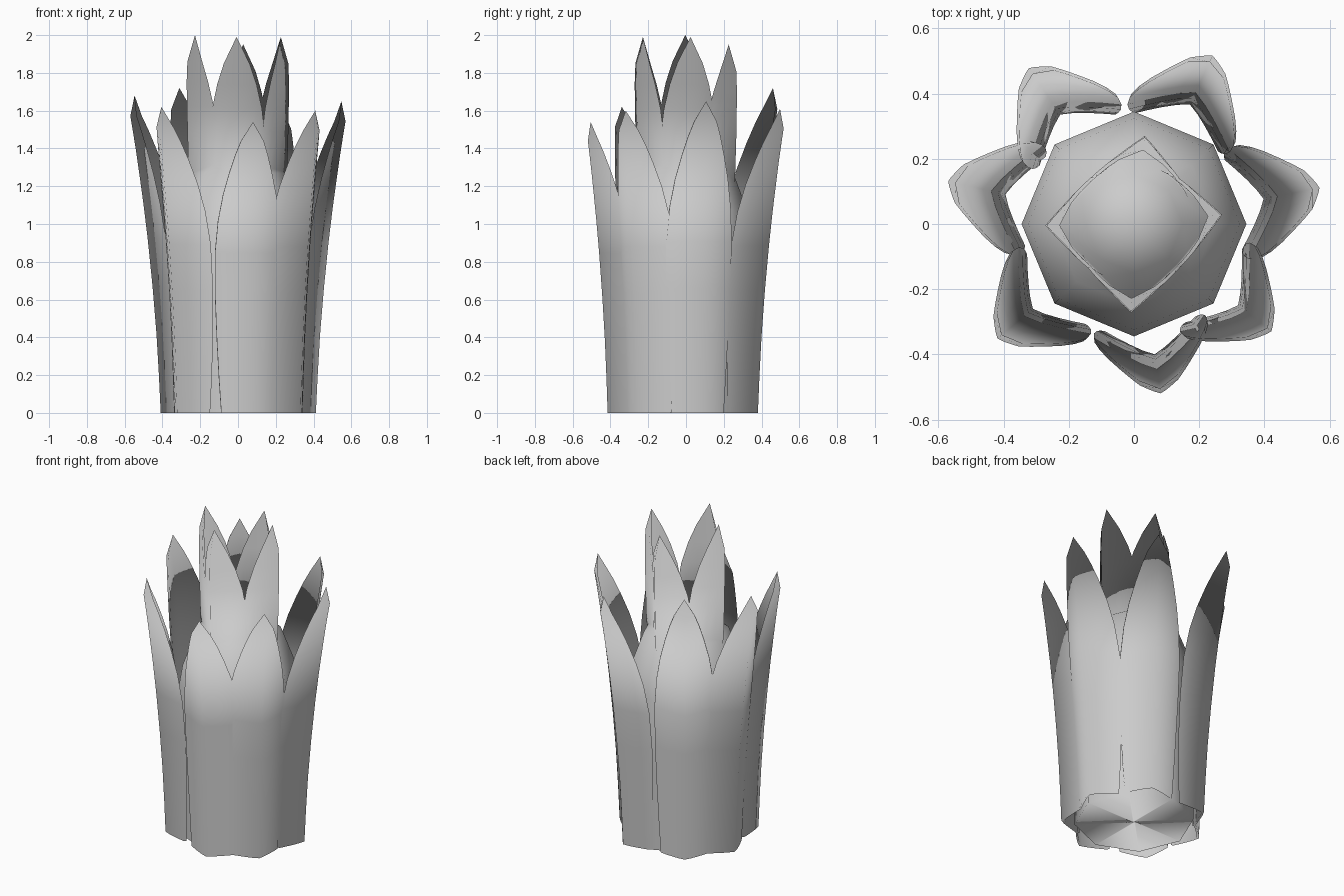
import bpy, bmesh, math
from mathutils import Vector

cube = bpy.data.objects.get("Cube")
if cube:
    bpy.data.objects.remove(cube, do_unlink=True)

mat = bpy.data.materials.new("soft_grey")
grey = (0.6, 0.6, 0.6, 1)
mat.use_nodes = True
mat.diffuse_color = grey
mat.node_tree.nodes["Principled BSDF"].inputs["Base Color"].default_value = grey


def soft_normal(co):
    """Shared rounded shading: outward on the stem, turning up towards the tips."""
    out = Vector((co.x, co.y, 0))
    if out.length < 0.001:
        return Vector((0, 0, 1))
    tilt = math.radians(min(80, max(0, 100 * (co.z - 0.85))))
    return out.normalized() * math.cos(tilt) + Vector((0, 0, math.sin(tilt)))


def loft(rows, name):
    """Skin a stack of closed rings, then shade it with the shared normals."""
    bm = bmesh.new()
    grid = [[bm.verts.new(p) for p in row] for row in rows]
    n = len(rows[0])
    for low, high in zip(grid, grid[1:]):
        for i in range(n):
            j = (i + 1) % n
            bm.faces.new((low[i], low[j], high[j], high[i]))
    bm.faces.new(grid[0][::-1])
    bmesh.ops.remove_doubles(bm, verts=bm.verts, dist=0.0005)
    for face in bm.faces:
        face.smooth = True
    mesh = bpy.data.meshes.new(name)
    bm.to_mesh(mesh)
    bm.free()
    mesh.materials.append(mat)
    mesh.normals_split_custom_set_from_vertices([soft_normal(v.co) for v in mesh.vertices])
    bpy.context.collection.objects.link(bpy.data.objects.new(name, mesh))


def leaf(name, degrees, stations, drop, power, thickness, across=8):
    """Folded blade with a thin inner wall; each station is (height, radius, half width)."""
    a = math.radians(degrees)
    steps = [2 * i / across - 1 for i in range(across + 1)]
    rows = []
    for z, r, w in stations:
        row = []
        for inset, side in ((0, steps), (thickness, steps[::-1])):
            for s in side:
                t = w * s
                d = r - drop * abs(t) ** power - inset * min(1, w / 0.05)
                row.append((d * math.cos(a) - t * math.sin(a),
                            d * math.sin(a) + t * math.cos(a), z))
        rows.append(row)
    loft(rows, name)


# Octagonal core with a domed top
PROFILE = [(0.01, 0.0), (0.345, 0.0), (0.345, 0.5), (0.345, 0.95),
           (0.325, 1.07), (0.25, 1.27), (0.15, 1.34), (0, 1.37)]
loft([[(r * math.cos(k * math.pi / 4), r * math.sin(k * math.pi / 4), z)
       for k in range(8)] for r, z in PROFILE], "core")

# Outer leaves: angle, height, flared radius
OUTER = [(-81, 1.54, 0.526), (-38, 1.60, 0.535), (11, 1.65, 0.58), (65, 1.61, 0.57),
         (124, 1.72, 0.577), (167, 1.68, 0.585), (220, 1.62, 0.547)]
# Height fraction, share of flare, half width
BLADE = [(0, 0, 0.14), (0.12, 0.06, 0.152), (0.25, 0.14, 0.163), (0.4, 0.27, 0.173),
         (0.55, 0.43, 0.176), (0.66, 0.57, 0.164), (0.75, 0.70, 0.142),
         (0.83, 0.82, 0.112), (0.89, 0.92, 0.085), (0.935, 1, 0.06), (1, 0.86, 0)]
for i, (angle, height, flare) in enumerate(OUTER):
    leaf(f"outer_leaf_{i + 1}", angle,
         [(f * height, 0.42 + (flare - 0.42) * s, w) for f, s, w in BLADE],
         drop=1.0, power=1.2, thickness=0.015)

# Inner leaves: angle, height
INNER = [(-92, 1.99), (6, 1.99), (83, 1.95), (181, 2.0)]
# Distance below the tip, radius, half width
SPEAR = [(0.95, 0.24, 0.155), (0.7, 0.262, 0.155), (0.5, 0.268, 0.145), (0.38, 0.27, 0.132),
         (0.25, 0.272, 0.104), (0.14, 0.268, 0.068), (0, 0.228, 0)]
for i, (angle, height) in enumerate(INNER):
    leaf(f"inner_leaf_{i + 1}", angle,
         [(height - d, r, w) for d, r, w in SPEAR],
         drop=1.05, power=1.05, thickness=0.015)
